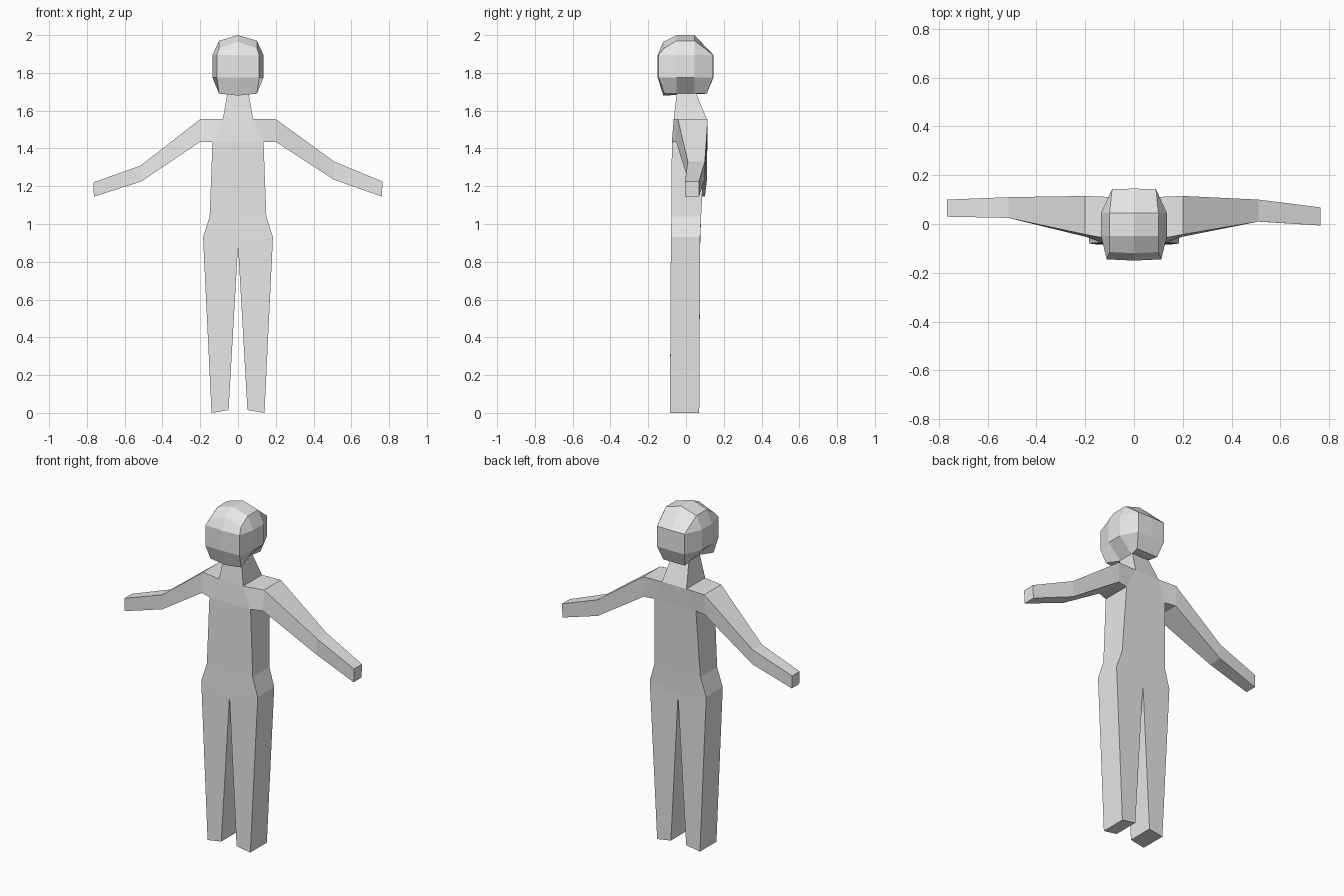
import bpy, bmesh

grey = bpy.data.materials.new("plain_grey")
grey.diffuse_color = (0.8, 0.8, 0.8, 1)


def make(name, verts, faces, mirror=False):
    """Flat-shaded mesh; mirrored halves are welded at x = 0."""
    bm = bmesh.new()
    vs = [bm.verts.new(v) for v in verts]
    fs = [bm.faces.new([vs[i] for i in f]) for f in faces]
    if mirror:
        copy = bmesh.ops.duplicate(bm, geom=vs + bm.edges[:] + fs)["geom"]
        for v in copy:
            if isinstance(v, bmesh.types.BMVert):
                v.co.x = -v.co.x
        bmesh.ops.remove_doubles(bm, verts=bm.verts[:], dist=0.0005)
    bmesh.ops.recalc_face_normals(bm, faces=bm.faces[:])
    me = bpy.data.meshes.new(name)
    bm.to_mesh(me)
    bm.free()
    me.materials.append(grey)
    ob = bpy.data.objects.new(name, me)
    bpy.context.collection.objects.link(ob)
    return ob


# Body half: rows of inner x, inner z, outer x, outer z, front y, back y
rows = [
    (0.05, 0.015, 0.14, 0.0, -0.085, 0.07),     # foot
    (0.0, 0.89, 0.185, 0.93, -0.08, 0.075),     # hip
    (0.0, 1.04, 0.15, 1.04, -0.077, 0.08),      # waist
    (0.0, 1.435, 0.135, 1.435, -0.075, 0.10),   # armpit
    (0.0, 1.555, 0.08, 1.555, -0.065, 0.11),    # shoulder
    (0.0, 1.70, 0.055, 1.70, -0.048, 0.05),     # neck top
]
verts, faces = [], []
for xi, zi, xo, zo, yf, yb in rows:
    verts += [(xi, yf, zi), (xo, yf, zo), (xo, yb, zo), (xi, yb, zi)]
for r in range(len(rows) - 1):
    a, b = 4 * r, 4 * r + 4
    for i in range(4):
        if i == 3 and r > 0:        # only the leg has an inner side
            continue
        if i == 1 and r == 3:       # left open where the arm joins
            continue
        j = (i + 1) % 4
        faces.append((a + i, a + j, b + j, b + i))
faces += [(0, 1, 2, 3), (20, 21, 22, 23)]
make("body", verts, faces, mirror=True)


# Arms: sections of x, top z, bottom z, front y, back y
def arm(name, side, elbow, hand):
    v = [(0.08, -0.065, 1.555), (0.08, 0.11, 1.555),
         (0.135, 0.10, 1.435), (0.135, -0.075, 1.435),
         (0.20, -0.043, 1.555), (0.20, 0.115, 1.555),
         (0.20, 0.11, 1.435), (0.20, -0.052, 1.435)]
    for x, zt, zb, yf, yb in (elbow, hand):
        v += [(x, yf, zt), (x, yb, zt), (x - 0.003, yb, zb), (x - 0.003, yf, zb)]
    f = [(4 * s + i, 4 * s + (i + 1) % 4, 4 * s + 4 + (i + 1) % 4, 4 * s + 4 + i)
         for s in range(3) for i in range(4)]
    f.append((12, 13, 14, 15))
    make(name, [(side * x, y, z) for x, y, z in v], f)


arm("right_arm", 1, (0.51, 1.33, 1.235, 0.01, 0.10), (0.765, 1.225, 1.145, -0.006, 0.068))
arm("left_arm", -1, (0.515, 1.31, 1.225, 0.025, 0.11), (0.766, 1.22, 1.145, 0.03, 0.10))

# Head half: three rings from front centre round to back centre, then the crown
jaw = [(0, -0.12, 1.68), (0.10, -0.115, 1.69), (0.055, -0.05, 1.69),
       (0.055, 0.045, 1.69), (0.07, 0.11, 1.69), (0, 0.11, 1.69)]
cheek = [(0, -0.15, 1.775), (0.112, -0.145, 1.775), (0.135, -0.05, 1.775),
         (0.135, 0.045, 1.775), (0.09, 0.143, 1.775), (0, 0.145, 1.775)]
brow = [(x, y, 1.895) for x, y, z in cheek]
crown = [(0, -0.12, 1.965), (0.10, -0.115, 1.93), (0, -0.05, 2.0),
         (0.10, -0.05, 1.97), (0, 0.045, 2.0), (0.10, 0.045, 1.97)]
faces = [(6 * r + i, 6 * r + i + 1, 6 * r + i + 7, 6 * r + i + 6)
         for r in range(2) for i in range(5)]
faces += [(12, 13, 19, 18), (18, 19, 21, 20), (20, 21, 23, 22), (22, 23, 16, 17),
          (13, 14, 21, 19), (14, 15, 23, 21), (15, 16, 23),
          (0, 1, 2), (0, 2, 3, 5), (3, 4, 5)]
make("head", jaw + cheek + brow + crown, faces, mirror=True)
